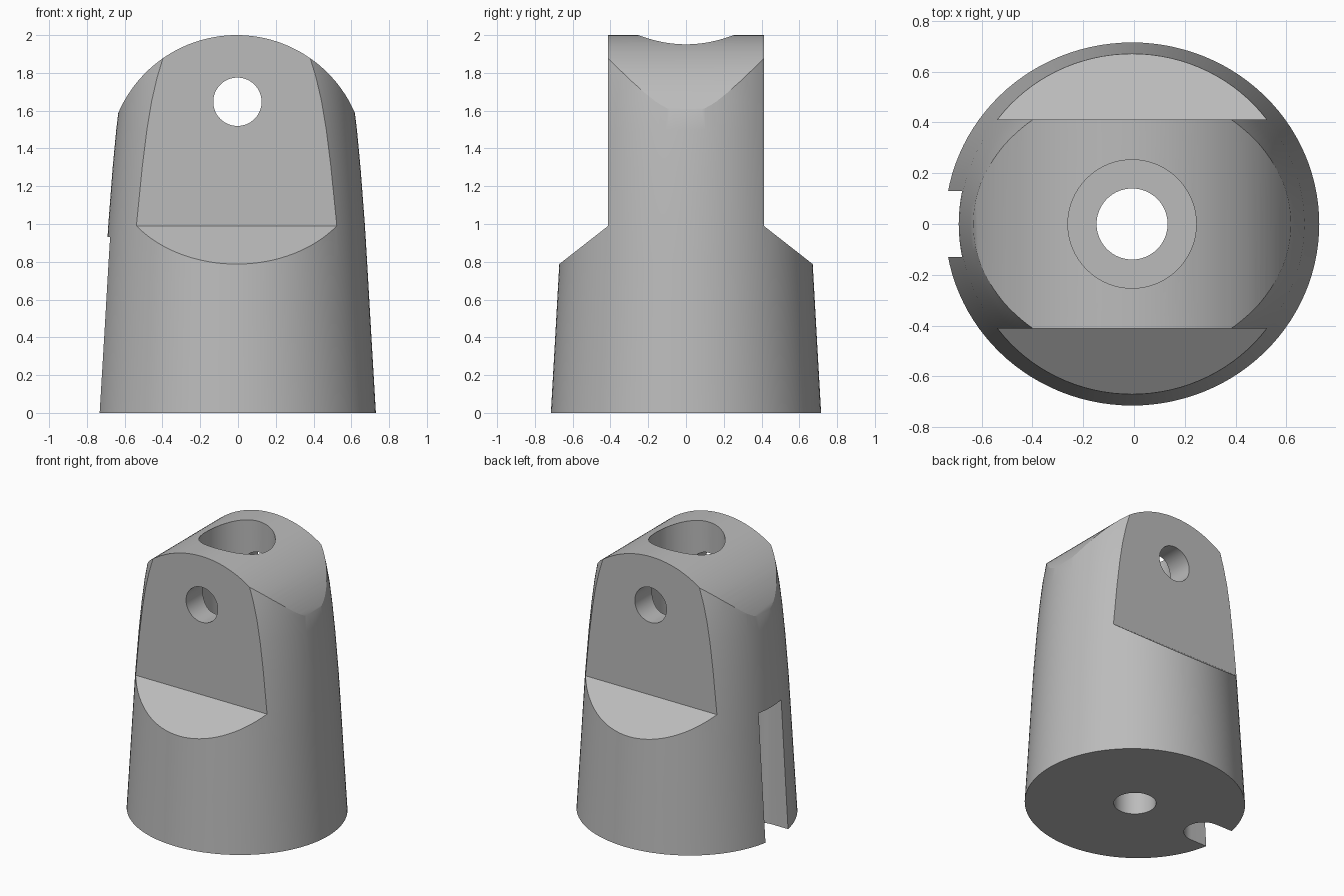
import bpy
import bmesh
from math import cos, sin, pi, radians
from mathutils import Matrix, Vector

if "Cube" in bpy.data.objects:
    bpy.data.objects.remove(bpy.data.objects["Cube"], do_unlink=True)

CX = -0.0075          # shared axis of body and bores
DOME_R, DOME_Z = 0.682, 1.318
SLOT_R, SLOT_X, SLOT_TOP = 0.13, -0.6, 0.93

grey = bpy.data.materials.new("plain grey")
grey.use_nodes = True
grey.diffuse_color = (0.5, 0.5, 0.5, 1)
grey.node_tree.nodes["Principled BSDF"].inputs["Base Color"].default_value = (0.5, 0.5, 0.5, 1)


def make_object(name, bm):
    bmesh.ops.recalc_face_normals(bm, faces=bm.faces)
    mesh = bpy.data.meshes.new(name)
    bm.to_mesh(mesh)
    bm.free()
    mesh.materials.append(grey)
    obj = bpy.data.objects.new(name, mesh)
    bpy.context.collection.objects.link(obj)
    return obj


def prism(name, points, sweep):
    """Extrude a closed outline along a vector."""
    bm = bmesh.new()
    face = bm.faces.new([bm.verts.new(p) for p in points])
    new = bmesh.ops.extrude_face_region(bm, geom=[face])["geom"]
    bmesh.ops.translate(bm, vec=Vector(sweep),
                        verts=[v for v in new if isinstance(v, bmesh.types.BMVert)])
    return make_object(name, bm)


def rod(name, radius, start, length, turn=None):
    """Cylinder running from start, along z unless turned."""
    bm = bmesh.new()
    bmesh.ops.create_cone(bm, cap_ends=True, segments=64, radius1=radius,
                          radius2=radius, depth=length)
    bmesh.ops.translate(bm, vec=(0, 0, length / 2), verts=bm.verts)
    if turn:
        bmesh.ops.rotate(bm, matrix=turn, verts=bm.verts)
    bmesh.ops.translate(bm, vec=start, verts=bm.verts)
    return make_object(name, bm)


def combine(target, tool, operation):
    mod = target.modifiers.new(tool.name, "BOOLEAN")
    mod.operation = operation
    mod.solver = "EXACT"
    mod.object = tool
    bpy.context.view_layer.objects.active = target
    bpy.ops.object.modifier_apply(modifier=mod.name)
    bpy.data.objects.remove(tool, do_unlink=True)


# Tapered oval body: (height, half width)
levels = [(0, 0.7375), (0.4, 0.714), (0.8, 0.691), (1.0, 0.679), (1.3, 0.656),
          (1.5, 0.637), (1.65, 0.619), (1.78, 0.597), (1.9, 0.572), (2.05, 0.535)]
SIDES = 112
bm = bmesh.new()
rings = [[bm.verts.new((CX + r * cos(2 * pi * i / SIDES),
                        0.97 * r * sin(2 * pi * i / SIDES), z))
          for i in range(SIDES)] for z, r in levels]
for low, high in zip(rings, rings[1:]):
    for i in range(SIDES):
        j = (i + 1) % SIDES
        bm.faces.new((low[i], low[j], high[j], high[i]))
bm.faces.new(rings[0][::-1])
bm.faces.new(rings[-1])
body = make_object("tapered_body", bm)

# Rounded top, an arch running front to back
arch = [(CX + DOME_R * cos(pi * i / 72), -1, DOME_Z + DOME_R * sin(pi * i / 72))
        for i in range(73)]
arch += [(-1, -1, DOME_Z), (-1, -1, -1), (1, -1, -1), (1, -1, DOME_Z)]
combine(body, prism("arch_top", arch, (0, 2, 0)), "INTERSECT")

# Flat cheeks with sloping shoulders, front and back
for side in (-1, 1):
    cheek = [(-1, side * y, z) for y, z in
             ((0.412, 0.99), (0.924, 0.59), (0.924, 2.2), (0.412, 2.2))]
    combine(body, prism("cheek_cut", cheek, (2, 0, 0)), "DIFFERENCE")

# Wide upper bore, narrow through bore and cross pin hole
combine(body, rod("upper_bore", 0.253, (CX, 0, 1.0), 1.5), "DIFFERENCE")
combine(body, rod("through_bore", 0.14, (CX, 0, -0.5), 2.0), "DIFFERENCE")
combine(body, rod("pin_hole", 0.128, (-0.003, 1, 1.647), 2,
                  Matrix.Rotation(radians(90), 3, "X")), "DIFFERENCE")

# Round-bottomed key slot in the right side
slot = [(SLOT_X + SLOT_R * cos(a), SLOT_R * sin(a), -0.5)
        for a in (-pi / 2 + pi * i / 24 for i in range(25))]
slot += [(-1, SLOT_R, -0.5), (-1, -SLOT_R, -0.5)]
combine(body, prism("key_slot", slot, (0, 0, SLOT_TOP + 0.5)), "DIFFERENCE")

bpy.ops.object.select_all(action="DESELECT")
body.select_set(True)
bpy.context.view_layer.objects.active = body
bpy.ops.object.shade_smooth_by_angle(angle=radians(20))
